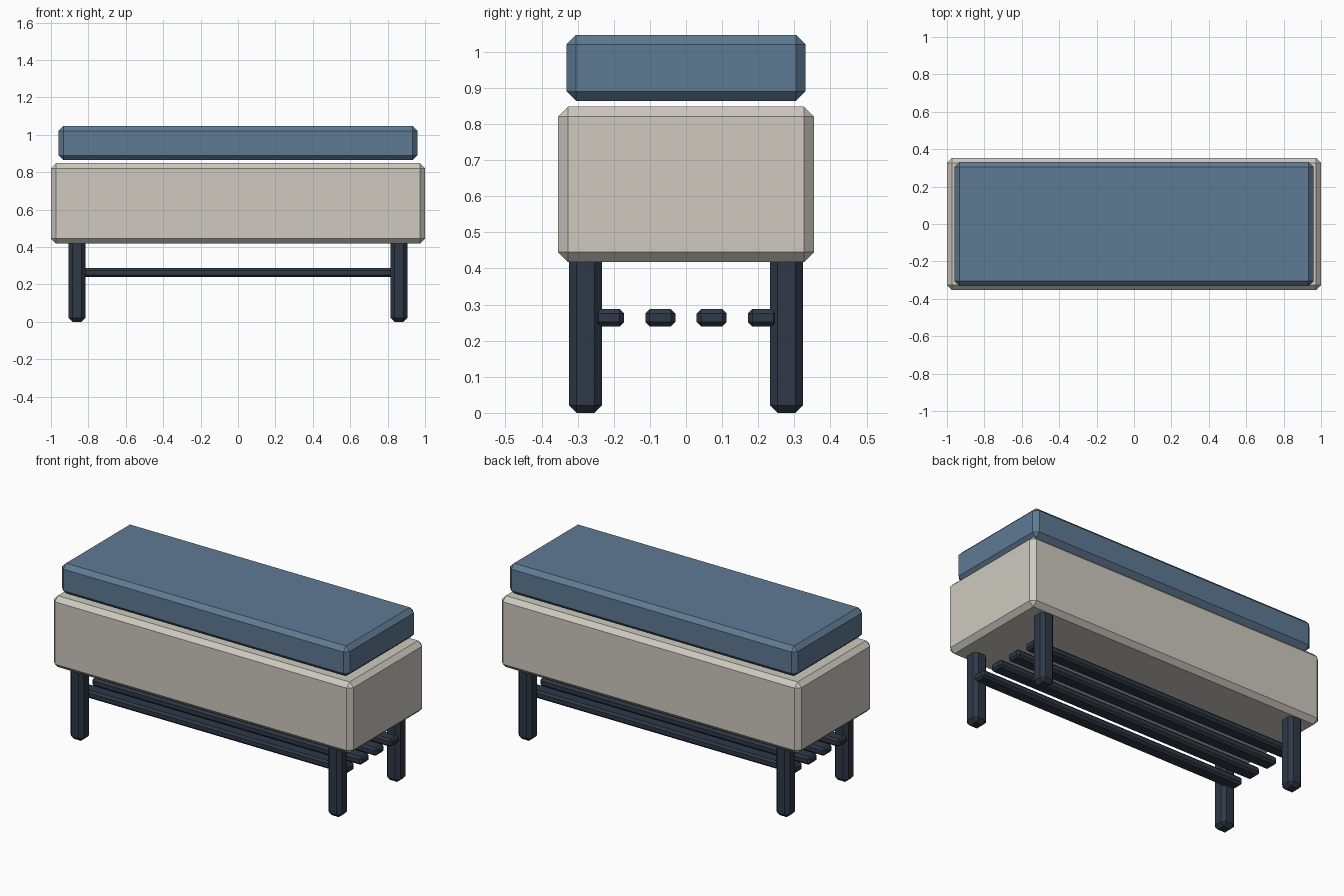
import bpy
import bmesh
from mathutils import Matrix

if "Cube" in bpy.data.objects:
    bpy.data.objects.remove(bpy.data.objects["Cube"])


def material(name, rgb):
    m = bpy.data.materials.new(name)
    m.diffuse_color = (*rgb, 1.0)
    m.use_nodes = True
    m.node_tree.nodes["Principled BSDF"].inputs["Base Color"].default_value = m.diffuse_color
    return m


def chamfered_box(name, centre, size, chamfer, mat):
    """Box with every edge cut by a single flat chamfer."""
    bm = bmesh.new()
    bmesh.ops.create_cube(bm, size=1.0, matrix=Matrix.Diagonal((*size, 1.0)))
    mesh = bpy.data.meshes.new(name)
    bm.to_mesh(mesh)
    bm.free()
    mesh.materials.append(mat)
    ob = bpy.data.objects.new(name, mesh)
    ob.location = centre
    bpy.context.collection.objects.link(ob)
    bevel = ob.modifiers.new("chamfer", 'BEVEL')
    bevel.width = chamfer
    bevel.segments = 1
    bevel.limit_method = 'NONE'
    return ob


cream = material("cream", (0.62, 0.59, 0.53))
blue = material("blue fabric", (0.113, 0.196, 0.296))
dark = material("dark frame", (0.027, 0.040, 0.062))

# Storage box and the cushion hovering just above it
chamfered_box("bench_body", (0, 0, 0.633), (2.0, 0.708, 0.43), 0.027, cream)
chamfered_box("seat_cushion", (0, 0, 0.955), (1.92, 0.662, 0.182), 0.026, blue)

# Four legs, running up into the body
for side, sx in (("left", -1), ("right", 1)):
    for end, sy in (("front", -1), ("back", 1)):
        chamfered_box(f"{end}_{side}_leg", (sx * 0.86, sy * 0.278, 0.224),
                      (0.09, 0.091, 0.448), 0.021, dark)

# Lower shelf of four long slats between the legs
for i in range(4):
    chamfered_box(f"shelf_slat_{i + 1}", (0, (i - 1.5) * 0.142, 0.2635),
                  (1.80, 0.083, 0.048), 0.012, dark)
